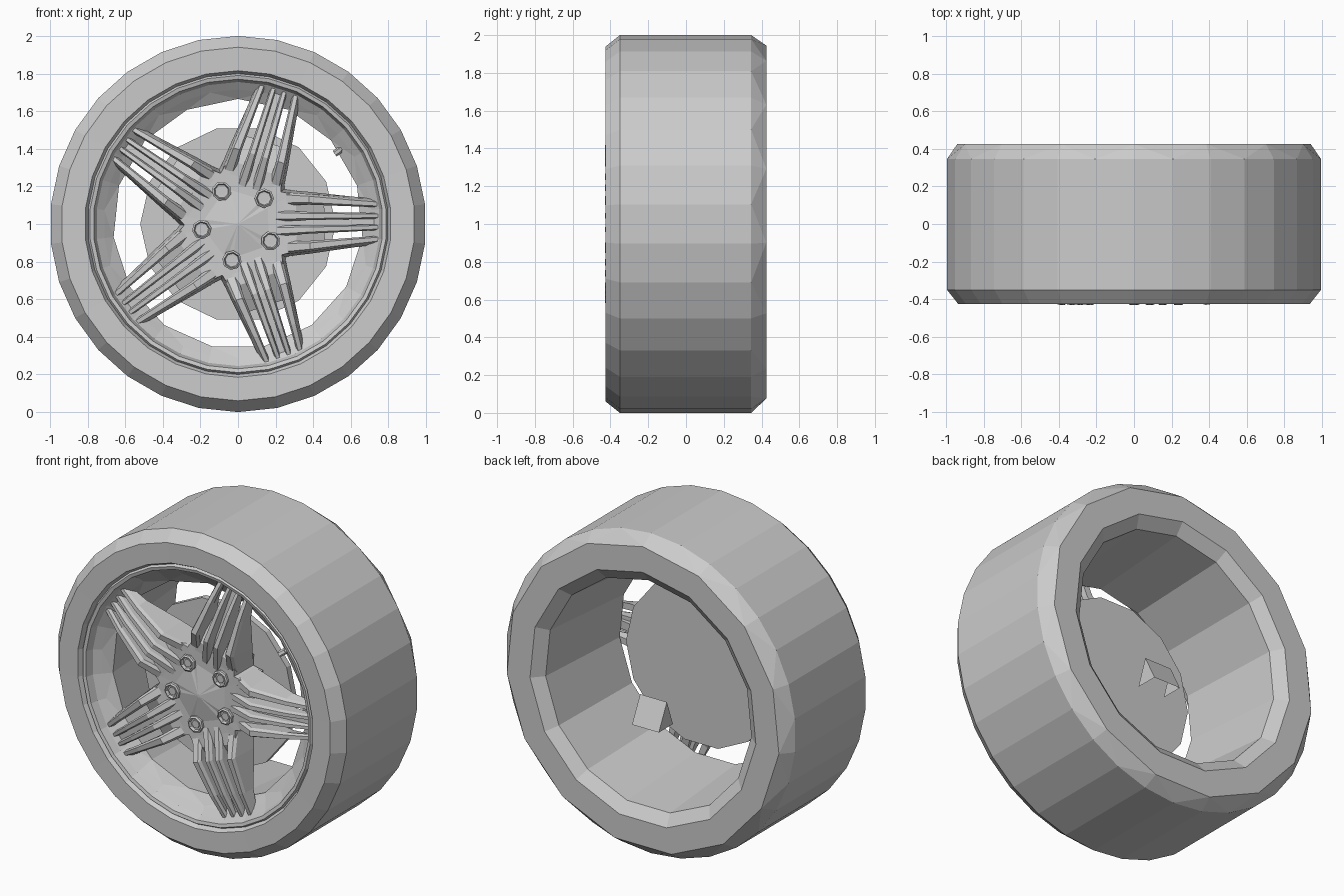
import bpy, bmesh
from math import sin, cos, pi, radians
from mathutils import Matrix, Vector

cube = bpy.data.objects.get("Cube")
if cube:
    bpy.data.objects.remove(cube)

grey = bpy.data.materials.new("plain grey")
grey.use_nodes = True
GREY = (0.6, 0.6, 0.6, 1)
grey.diffuse_color = GREY
grey.node_tree.nodes["Principled BSDF"].inputs["Base Color"].default_value = GREY

AXLE = Matrix.Translation((0, 0, 1))   # wheel centre
SPOKES = [radians(1 + 72 * i) for i in range(5)]
BOLTS = [radians(44.5 + 72 * i) for i in range(5)]


def finish(name, bm, fix_normals=True):
    if fix_normals:
        bmesh.ops.recalc_face_normals(bm, faces=bm.faces)
    bm.transform(AXLE)
    mesh = bpy.data.meshes.new(name)
    bm.to_mesh(mesh)
    bm.free()
    mesh.materials.append(grey)
    obj = bpy.data.objects.new(name, mesh)
    bpy.context.collection.objects.link(obj)
    return obj


def polar(r, a, y):
    return Vector((r * cos(a), y, r * sin(a)))


def skin(bm, rings, caps=True):
    """Join rings of points with quads, optionally closing both ends."""
    loops = [[bm.verts.new(p) for p in ring] for ring in rings]
    n = len(loops[0])
    for a, b in zip(loops, loops[1:]):
        for i in range(n):
            j = (i + 1) % n
            bm.faces.new((a[i], a[j], b[j], b[i]))
    if caps:
        bm.faces.new(loops[0])
        bm.faces.new(loops[-1][::-1])


def lathe(name, profile, n=30):
    """Profile of (radius, y, coarse); coarse rings have half as many sides."""
    bm = bmesh.new()
    rings = []
    for r, y, coarse in profile:
        rings.append([polar(r * (cos(2 * pi / n) if coarse and i % 2 else 1),
                            pi / 2 + 2 * pi * i / n, y) for i in range(n)])
    skin(bm, rings, caps=False)
    bmesh.ops.triangulate(bm, faces=bm.faces)
    return finish(name, bm, fix_normals=False)


def disc(bm, r, y0, y1, n, centre=(0, 0), start=0.0):
    off = Vector((centre[0], 0, centre[1]))
    skin(bm, [[off + polar(r, start + 2 * pi * i / n, y) for i in range(n)]
              for y in (y0, y1)])


# Tyre and wheel barrel
lathe("tyre", [(.80, -.395, 0), (.815, -.423, 0), (.94, -.425, 0), (1, -.35, 0),
               (1, .345, 0), (.945, .425, 1), (.785, .425, 1), (.715, .37, 1)])
lathe("rim_barrel", [(.715, .37, 1), (.665, -.29, 1), (.715, -.33, 0), (.755, -.36, 0),
                     (.77, -.405, 0), (.79, -.41, 0), (.80, -.395, 0)])

# Brake disc
bm = bmesh.new()
disc(bm, .52, -.19, -.15, 14)
finish("brake_disc", bm)

# Hub: low dome with a wide foot for each spoke
bm = bmesh.new()
outline = []
for a in SPOKES:
    for da, r in ((-.48, .33), (.48, .33), (radians(36), .285)):
        outline.append((r, a + da))
rings = [[polar(r * k, a, y) for r, a in outline]
         for k, y in ((1.08, -.2), (1, -.365), (.55, -.362), (.03, -.39))]
skin(bm, rings)
finish("hub", bm)


# Spokes: four ribs each, with open slots and a recessed middle web
def rib(bm, angle, stations, chamfer=.6, flare=1.0):
    """Stations are (radius, side offset, half width, front y, back y)."""
    turn = Matrix.Rotation(-angle, 3, 'Y')
    rings = []
    for r, t, w, f, b in stations:
        pts = [(t * flare - w, b), (t - w, f + .02), (t - w * chamfer, f),
               (t + w * chamfer, f), (t + w, f + .02), (t * flare + w, b)]
        rings.append([turn @ Vector((r, y, s)) for s, y in pts])
    skin(bm, rings)


bm = bmesh.new()
for a in SPOKES:
    for side in (-1, 1):
        rib(bm, a, [(.24, side * .13, .036, -.355, -.2), (.38, side * .124, .028, -.43, -.24),
                    (.60, side * .105, .021, -.395, -.31), (.76, side * .092, .017, -.35, -.315)],
            flare=1.1)
        rib(bm, a, [(.18, side * .04, .03, -.355, -.2), (.38, side * .036, .022, -.43, -.25),
                    (.60, side * .033, .018, -.395, -.31), (.76, side * .03, .015, -.35, -.315)])
        # slot floor sloping away from the hub
        rib(bm, a, [(.2, side * .08, .04, -.36, -.2), (.31, side * .08, .038, -.37, -.22),
                    (.46, side * .074, .03, -.30, -.26)], 1)
    rib(bm, a, [(.2, 0, .03, -.36, -.2), (.40, 0, .025, -.365, -.25),
                (.76, 0, .025, -.335, -.31)], 1)
finish("spokes", bm)

# Wheel nuts: octagonal sockets with a small hexagonal stud inside
bm = bmesh.new()
for a in BOLTS:
    c = polar(.195, a, 0)
    rings = []
    for r, y in ((.052, -.34), (.052, -.378), (.042, -.384), (.036, -.367), (.01, -.365)):
        rings.append([c + polar(r, a + pi * i / 4, y) for i in range(8)])
    skin(bm, rings)
    disc(bm, .026, -.35, -.374, 6, (c.x, c.z))
finish("wheel_nuts", bm)

# Valve stem leaning inwards from the barrel
bm = bmesh.new()
va = radians(36)
side = Vector((-sin(va), 0, cos(va)))
front = Vector((0, 1, 0))
rings = []
for r, y, w in ((.71, -.28, .014), (.67, -.3, .014), (.67, -.3, .018), (.635, -.32, .018)):
    rings.append([polar(r, va, y) + w * (side * cos(pi * i / 3) + front * sin(pi * i / 3))
                  for i in range(6)])
skin(bm, rings)
finish("valve_stem", bm)

# Small open wedge on the inner side: sloping plate with triangular cheeks
bm = bmesh.new()
cheeks = [[bm.verts.new((x, y, z)) for y, z in ((.26, -.075), (.34, -.235), (.2, -.235))]
          for x in (-.05, .135)]
for cheek in cheeks:
    bm.faces.new(cheek)
(a, b, _), (c, d, _) = cheeks
bm.faces.new((a, b, d, c))
finish("inner_wedge", bm)
